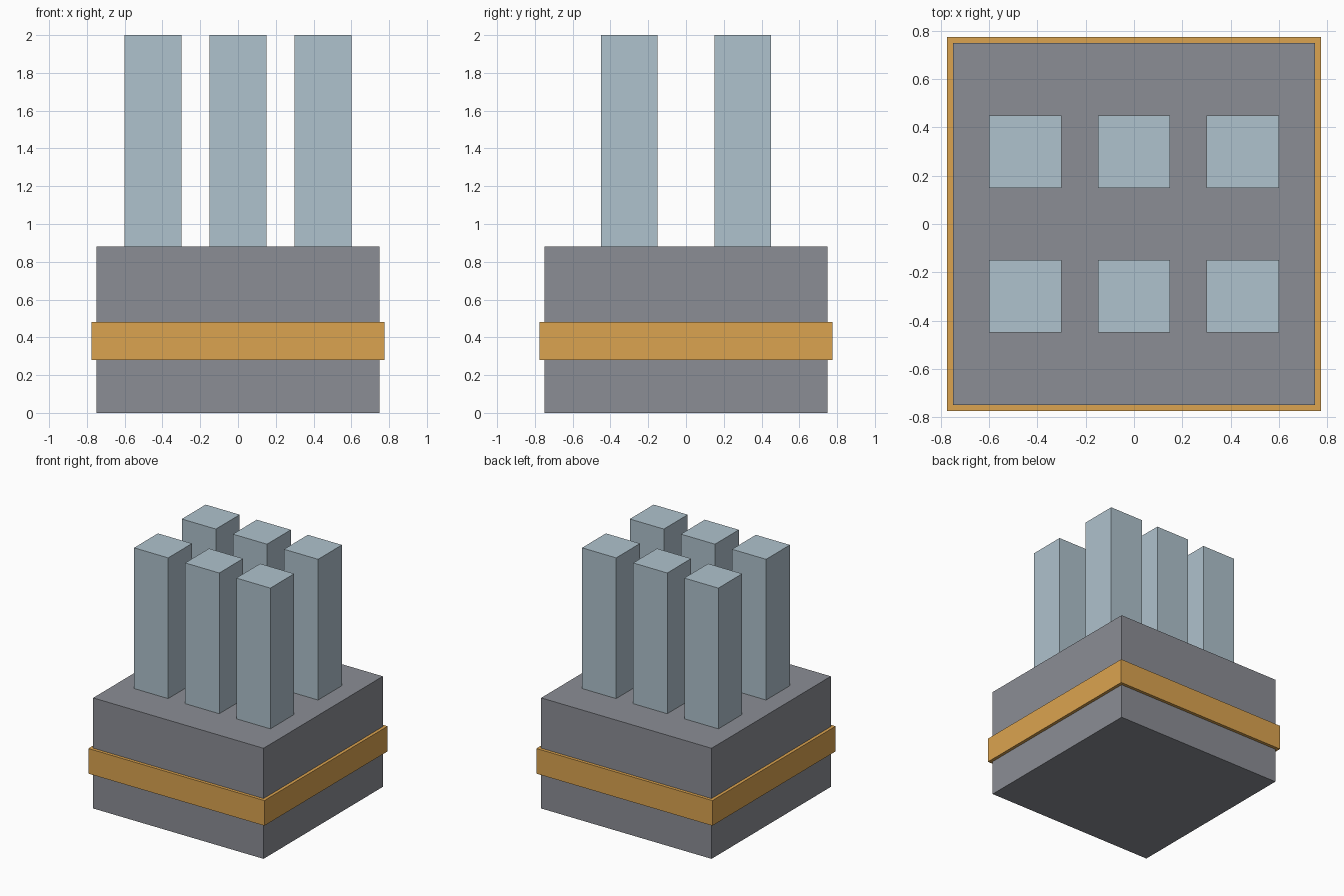
import bpy

if "Cube" in bpy.data.objects:
    bpy.data.objects.remove(bpy.data.objects["Cube"])


def material(name, color):
    mat = bpy.data.materials.new(name)
    mat.diffuse_color = (*color, 1)
    mat.use_nodes = True
    mat.node_tree.nodes["Principled BSDF"].inputs["Base Color"].default_value = mat.diffuse_color
    return mat


def box(name, size, x, y, z0, z1, mat):
    """Square block of the given width between heights z0 and z1."""
    bpy.ops.mesh.primitive_cube_add(size=1, location=(x, y, (z0 + z1) / 2))
    obj = bpy.context.object
    obj.name = name
    obj.scale = (size, size, z1 - z0)
    bpy.ops.object.transform_apply(location=False, rotation=False, scale=True)
    obj.data.materials.append(mat)
    return obj


dark_grey = material("dark_grey", (0.26, 0.27, 0.30))
orange = material("orange", (0.71, 0.37, 0.08))
pale_blue = material("pale_blue", (0.43, 0.54, 0.61))

# Main block and the raised band around it
box("base_block", 1.5, 0, 0, 0, 0.88, dark_grey)
box("band", 1.55, 0, 0, 0.28, 0.48, orange)

# Two rows of three square pillars standing on the block
for row, y in (("front", -0.3), ("back", 0.3)):
    for side, x in (("left", -0.45), ("middle", 0), ("right", 0.45)):
        box(f"pillar_{row}_{side}", 0.3, x, y, 0.88, 2.0, pale_blue)
